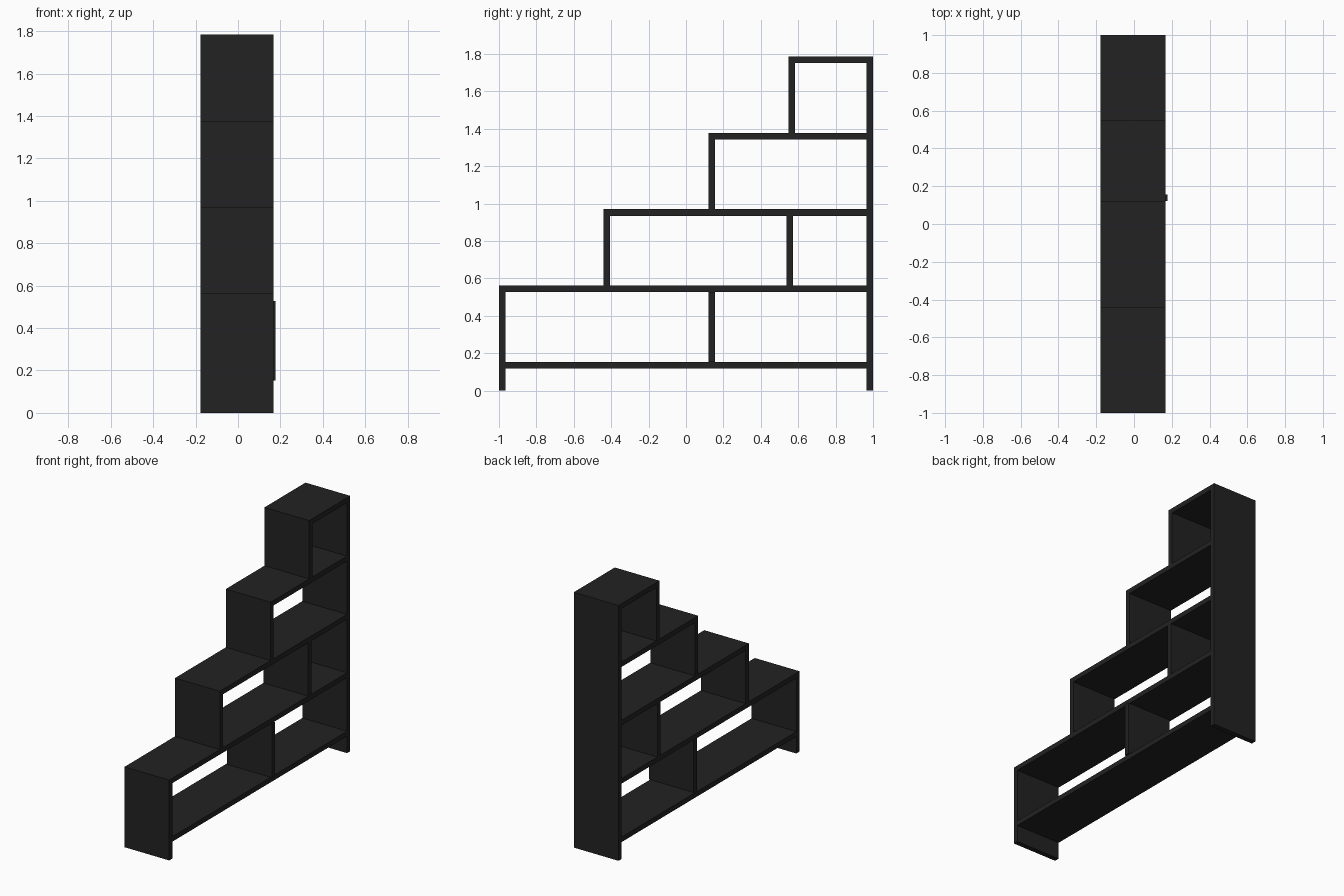
import bpy

if "Cube" in bpy.data.objects:
    bpy.data.objects.remove(bpy.data.objects["Cube"])

T = 0.035                     # board thickness
X0, X1 = -0.178, 0.168        # depth range of the boards
LEVELS = [0.153, 0.562, 0.970, 1.378, 1.786]   # top faces of the shelves
STEPS = [-1.0, -0.441, 0.120, 0.547]           # outer faces of the stepped uprights

black = bpy.data.materials.new("black_wood")
black.diffuse_color = (0.016, 0.016, 0.016, 1)
black.use_nodes = True
black.node_tree.nodes["Principled BSDF"].inputs["Base Color"].default_value = black.diffuse_color


def board(name, y0, y1, z0, z1, shift=0.0):
    bpy.ops.mesh.primitive_cube_add(
        size=1, location=((X0 + X1) / 2 + shift, (y0 + y1) / 2, (z0 + z1) / 2))
    ob = bpy.context.object
    ob.name = name
    ob.scale = (X1 - X0, y1 - y0, z1 - z0)
    bpy.ops.object.transform_apply(location=False, rotation=False, scale=True)
    ob.data.materials.append(black)
    return ob


# tall side panel reaching the floor
board("tall_side", 1 - T, 1, 0, LEVELS[-1])

# stepped uprights; the lowest one also forms the short leg
for i, y in enumerate(STEPS):
    board(f"step_upright_{i + 1}", y, y + T, LEVELS[i] if i else 0, LEVELS[i + 1] - T)

# bottom shelf between the sides, then one shelf capping each step
board("bottom_shelf", -1 + T, 1 - T, LEVELS[0] - T, LEVELS[0])
for i, y in enumerate(STEPS):
    board(f"shelf_{i + 1}", y, 1 - T, LEVELS[i + 1] - T, LEVELS[i + 1])

# inner dividers; the lower one sits slightly proud of the shelves
board("lower_divider", 0.121, 0.121 + T, LEVELS[0], LEVELS[1] - T, 0.010)
board("upper_divider", 0.536, 0.536 + T, LEVELS[1], LEVELS[2] - T)
